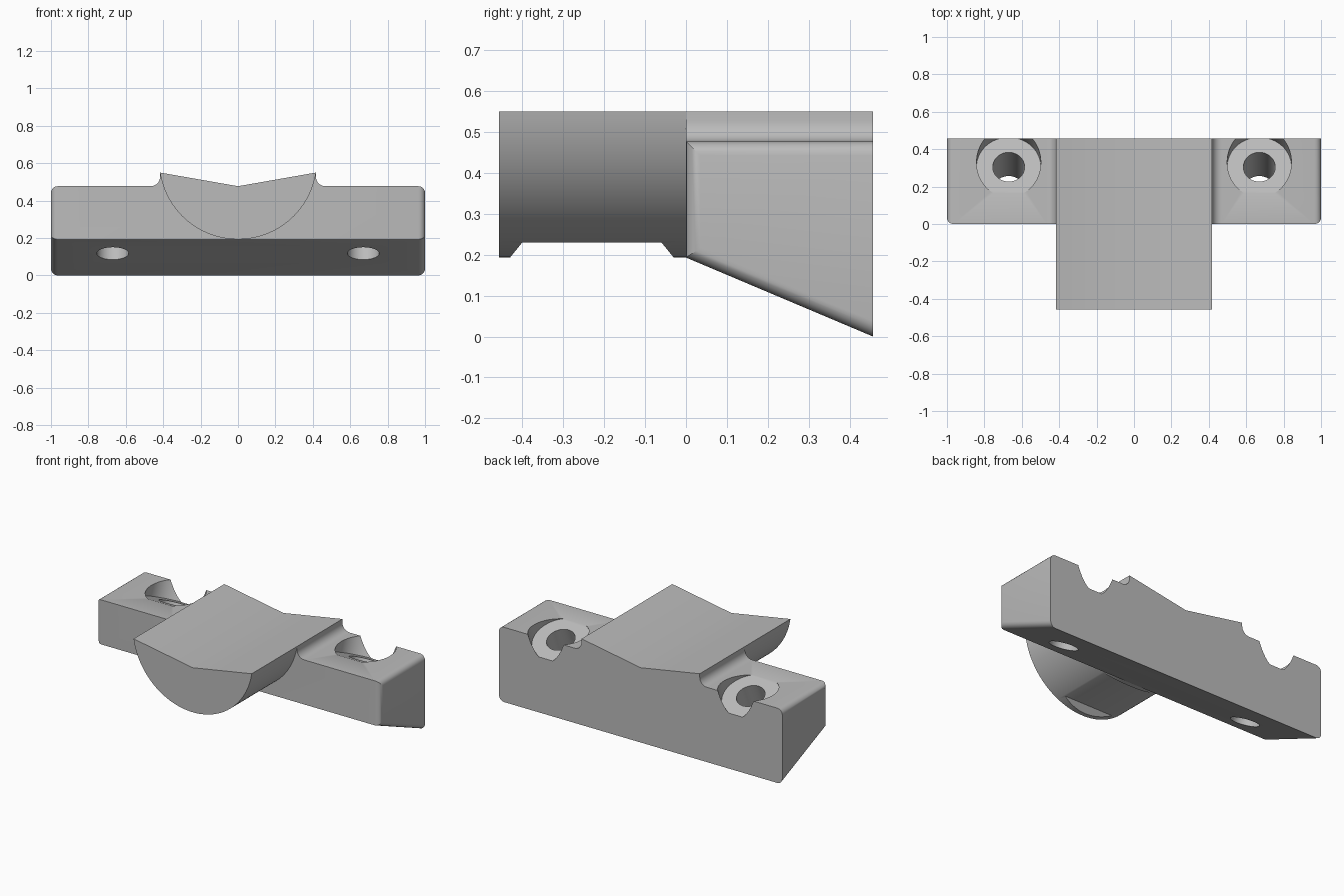
import bpy, bmesh, math
from mathutils import Vector

if "Cube" in bpy.data.objects:
    bpy.data.objects.remove(bpy.data.objects["Cube"])

DEPTH = 0.457           # half of the overall length in y
TOP, CREST = 0.477, 0.55
FRONT_BOTTOM = 0.193
RADIUS = 0.422
AXIS_Z = FRONT_BOTTOM + RADIUS
EDGE_X = math.sqrt(RADIUS ** 2 - (AXIS_Z - CREST) ** 2)

grey = bpy.data.materials.new("plain grey")
grey.use_nodes = True
grey.diffuse_color = (0.5, 0.5, 0.5, 1)
grey.node_tree.nodes["Principled BSDF"].inputs["Base Color"].default_value = (0.5, 0.5, 0.5, 1)


def make_object(name, bm):
    bmesh.ops.recalc_face_normals(bm, faces=bm.faces)
    mesh = bpy.data.meshes.new(name)
    bm.to_mesh(mesh)
    bm.free()
    mesh.materials.append(grey)
    obj = bpy.data.objects.new(name, mesh)
    bpy.context.scene.collection.objects.link(obj)
    return obj


def loft(start, end):
    """Closed solid between two matching outlines."""
    bm = bmesh.new()
    a = [bm.verts.new(p) for p in start]
    b = [bm.verts.new(p) for p in end]
    bm.faces.new(a)
    bm.faces.new(b[::-1])
    for i in range(len(a)):
        j = (i + 1) % len(a)
        bm.faces.new((a[i], b[i], b[j], a[j]))
    return bm


def select_only(obj):
    bpy.ops.object.select_all(action='DESELECT')
    obj.select_set(True)
    bpy.context.view_layer.objects.active = obj


def cut(obj, cutter):
    cutter.hide_render = True
    select_only(obj)
    mod = obj.modifiers.new("cut", 'BOOLEAN')
    mod.operation = 'DIFFERENCE'
    mod.solver = 'EXACT'
    mod.object = cutter
    bpy.ops.object.modifier_apply(modifier=mod.name)
    bpy.data.objects.remove(cutter)


def rod(name, base, direction, radius, length):
    bm = bmesh.new()
    bmesh.ops.create_cone(bm, cap_ends=True, segments=64, radius1=radius,
                          radius2=radius, depth=length)
    obj = make_object(name, bm)
    obj.rotation_euler = direction.to_track_quat('Z', 'Y').to_euler()
    obj.location = base + direction * length / 2
    bpy.context.view_layer.update()
    return obj


# Mounting block: wide bar with sloped underside, filleted crest and V top
FILLET = 0.05
half = [(1, TOP)]
for i in range(9):
    t = math.radians(270 - 90 * i / 8)
    half.append((EDGE_X + FILLET + FILLET * math.cos(t),
                 TOP + FILLET + FILLET * math.sin(t)))
half.append((EDGE_X, CREST))
outline = half + [(0, TOP)] + [(-x, z) for x, z in reversed(half)]


def block_section(y, bottom):
    return [(x, y, z) for x, z in [(1, bottom)] + outline + [(-1, bottom)]]


bm = loft(block_section(0, FRONT_BOTTOM), block_section(DEPTH, 0))
# Round the end faces on every side except the back
round_edges = [e for e in bm.edges
               if all(abs(abs(v.co.x) - 1) < 1e-5 for v in e.verts)
               and e.verts[0].co.x * e.verts[1].co.x > 0
               and not all(v.co.y > DEPTH - 1e-4 for v in e.verts)]
bmesh.ops.bevel(bm, geom=round_edges, offset=0.035, segments=5,
                profile=0.5, affect='EDGES')
block = make_object("mounting_block", bm)

# Screw holes, square to the sloped underside, with counterbores
normal = Vector((0, FRONT_BOTTOM, DEPTH)).normalized()
for side in (-1, 1):
    seat = Vector((side * 0.67, 0.305, 0.418))
    cut(block, rod("counterbore_cutter", seat, normal, 0.172, 0.5))
    cut(block, rod("bore_cutter", seat - normal * 0.6, normal, 0.085, 0.8))

# Half-round saddle projecting forward
sweep = math.asin(EDGE_X / RADIUS)
arc = [(0, TOP)]
for i in range(65):
    t = -sweep + 2 * sweep * i / 64
    arc.append((RADIUS * math.sin(t), AXIS_Z - RADIUS * math.cos(t)))
saddle = make_object("half_round_saddle", loft([(x, -DEPTH, z) for x, z in arc],
                                               [(x, 0, z) for x, z in arc]))

# Shallow flat relief with sloped ends along the saddle's underside
relief = [(-0.46, 0.156), (-0.4, 0.23), (-0.06, 0.23), (0, 0.156)]
cut(saddle, make_object("relief_cutter", loft([(-0.5, y, z) for y, z in relief],
                                              [(0.5, y, z) for y, z in relief])))

for obj in (block, saddle):
    select_only(obj)
    bpy.ops.object.shade_smooth_by_angle(angle=math.radians(25))
